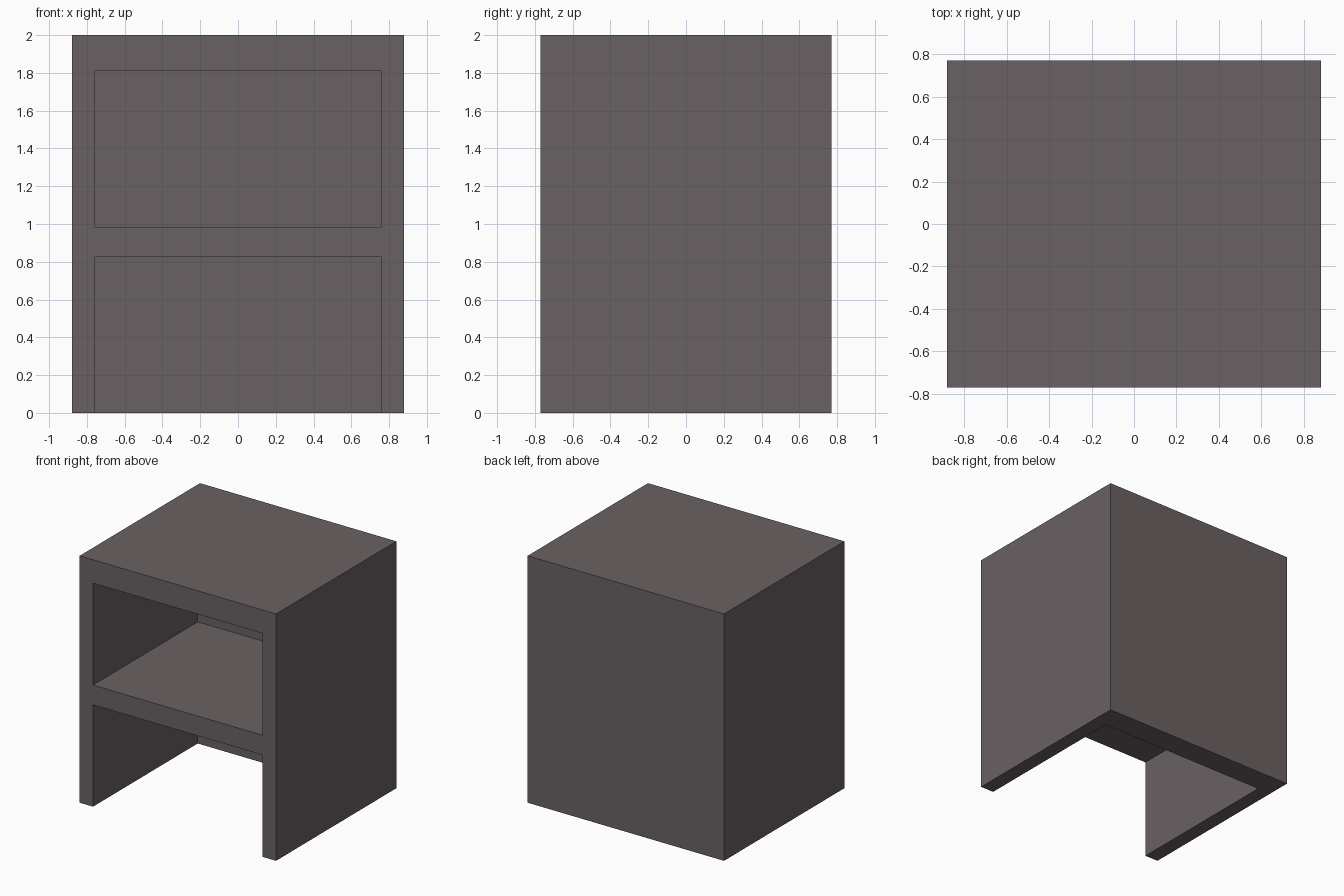
import bpy

if "Cube" in bpy.data.objects:
    bpy.data.objects.remove(bpy.data.objects["Cube"])

W, D, H = 1.76, 1.54, 2.0      # outer size
SIDE, BACK = 0.12, 0.20        # wall thicknesses


def box(name, x0, x1, y0, y1, z0, z1):
    bpy.ops.mesh.primitive_cube_add(
        size=1, location=((x0 + x1) / 2, (y0 + y1) / 2, (z0 + z1) / 2))
    ob = bpy.context.object
    ob.name = name
    ob.scale = (x1 - x0, y1 - y0, z1 - z0)
    bpy.ops.object.transform_apply(location=True, rotation=False, scale=True)
    return ob


# Solid cabinet body
cabinet = box("nightstand_body", -W / 2, W / 2, -D / 2, D / 2, 0, H)
mat = bpy.data.materials.new("grey brown wood")
mat.diffuse_color = (0.144, 0.120, 0.125, 1)
mat.use_nodes = True
mat.node_tree.nodes["Principled BSDF"].inputs["Base Color"].default_value = mat.diffuse_color
cabinet.data.materials.append(mat)

# Shelf compartment and open leg space, both cut in from the front
for name, z0, z1 in (("shelf_cutter", 0.985, 1.81), ("leg_space_cutter", -0.2, 0.825)):
    cutter = box(name, -W / 2 + SIDE, W / 2 - SIDE, -D / 2 - 0.2, D / 2 - BACK, z0, z1)
    cutter.hide_render = True
    cutter.data.materials.append(mat)
    bpy.context.view_layer.objects.active = cabinet
    mod = cabinet.modifiers.new(name, 'BOOLEAN')
    mod.operation = 'DIFFERENCE'
    mod.solver = 'EXACT'
    mod.object = cutter
    bpy.ops.object.modifier_apply(modifier=mod.name)
    bpy.data.objects.remove(cutter, do_unlink=True)
